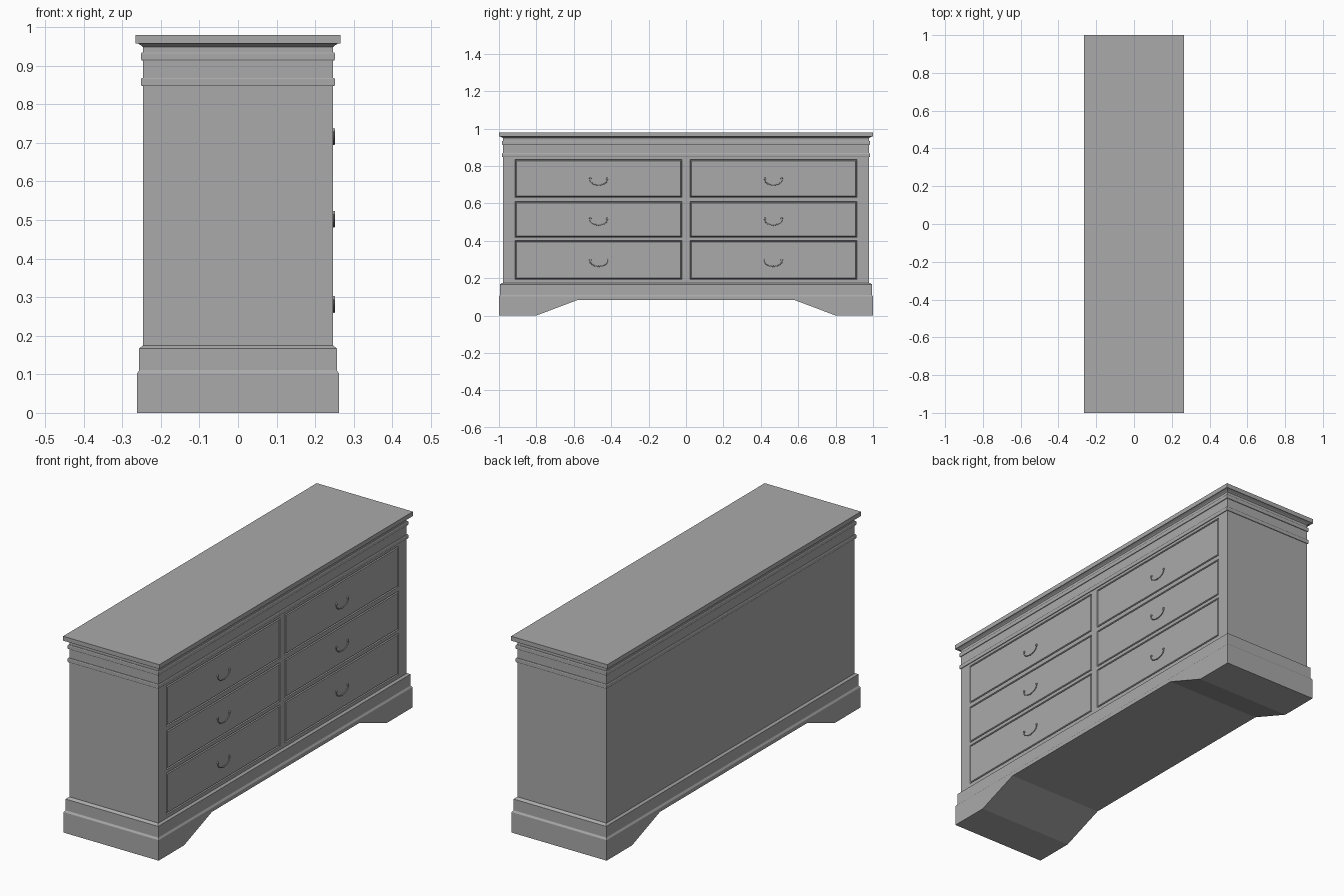
import bpy, bmesh, math
from mathutils import Vector

if "Cube" in bpy.data.objects:
    bpy.data.objects.remove(bpy.data.objects["Cube"])

grey = bpy.data.materials.new("plain_grey")
grey.use_nodes = True
COLOUR = (0.4, 0.4, 0.4, 1)
grey.diffuse_color = COLOUR
grey.node_tree.nodes["Principled BSDF"].inputs["Base Color"].default_value = COLOUR

BX, BY = 0.246, 0.979      # half depth and half width of the body


def finish(name, bm):
    bmesh.ops.recalc_face_normals(bm, faces=bm.faces)
    mesh = bpy.data.meshes.new(name)
    bm.to_mesh(mesh)
    bm.free()
    mesh.materials.append(grey)
    obj = bpy.data.objects.new(name, mesh)
    bpy.context.collection.objects.link(obj)
    return obj


def stack(name, rings):
    """Loft rectangles given as (z, outset in x, outset in y) from the body."""
    bm = bmesh.new()
    loops = []
    for z, ox, oy in rings:
        x, y = BX + ox, BY + oy
        loops.append([bm.verts.new((sx * x, sy * y, z))
                      for sx, sy in ((-1, -1), (1, -1), (1, 1), (-1, 1))])
    for a, b in zip(loops, loops[1:]):
        for i in range(4):
            j = (i + 1) % 4
            bm.faces.new((a[i], a[j], b[j], b[i]))
    bm.faces.new(loops[0])
    bm.faces.new(loops[-1])
    return finish(name, bm)


# Arched plinth: side-on profile pushed through the full depth
half = [(1.0, 0.102), (1.0, 0), (0.8, 0), (0.62, 0.068), (0.58, 0.083)]
profile = half + [(-y, z) for y, z in reversed(half)]
bm = bmesh.new()
face = bm.faces.new([bm.verts.new((-0.262, y, z)) for y, z in profile])
push = bmesh.ops.extrude_face_region(bm, geom=[face])
moved = [g for g in push["geom"] if isinstance(g, bmesh.types.BMVert)]
bmesh.ops.translate(bm, verts=moved, vec=(0.524, 0, 0))
finish("arched_plinth", bm)

# Plinth moulding, trim bands and top
stack("plinth_moulding", [(0.102, 0.016, 0.021), (0.111, 0.010, 0.015),
                          (0.167, 0.010, 0.015), (0.175, 0, 0.003)])
for name, z in (("lower_trim", 0.847), ("upper_trim", 0.913)):
    stack(name, [(z, 0.003, 0.003), (z + 0.003, 0.005, 0.005),
                 (z + 0.018, 0.005, 0.005), (z + 0.021, 0.003, 0.003)])
stack("top_cove", [(0.948, 0, 0), (0.952, 0.004, 0.005), (0.957, 0.013, 0.015)])
stack("table_top", [(0.957, 0.0195, 0.021), (0.979, 0.0195, 0.021)])

# Body: a box whose drawer side is a grid, with grooves around the drawers
ys = [-BY, -0.914, -0.021, 0.021, 0.914, BY]
zs = [0.17, 0.193, 0.4, 0.417, 0.61, 0.631, 0.834, 0.955]
bm = bmesh.new()
grid = [[bm.verts.new((BX, y, z)) for z in zs] for y in ys]
drawers = []
for i in range(len(ys) - 1):
    for j in range(len(zs) - 1):
        f = bm.faces.new((grid[i][j], grid[i + 1][j],
                          grid[i + 1][j + 1], grid[i][j + 1]))
        if i % 2 and j % 2:
            drawers.append(f)
rim = [e for e in bm.edges if e.is_boundary]
ext = bmesh.ops.extrude_edge_only(bm, edges=rim)
back = [g for g in ext["geom"] if isinstance(g, bmesh.types.BMVert)]
for v in back:
    v.co.x = -BX
bmesh.ops.contextual_create(bm, geom=[e for e in bm.edges if e.is_boundary])
bmesh.ops.recalc_face_normals(bm, faces=bm.faces)
for depth in (-0.006, 0.006):
    bmesh.ops.inset_individual(bm, faces=drawers, thickness=0.005, depth=depth)
finish("body_with_drawers", bm)


# Handles: a hanging bail between two small posts
def tube(bm, path, radius, sides=8):
    rings = []
    for i, p in enumerate(path):
        d = (path[min(i + 1, len(path) - 1)] - path[max(i - 1, 0)]).normalized()
        u = Vector((1, 0, 0))
        v = d.cross(u)
        rings.append([bm.verts.new(p + radius * (u * math.cos(a) + v * math.sin(a)))
                      for a in (math.tau * k / sides for k in range(sides))])
    for a, b in zip(rings, rings[1:]):
        for k in range(sides):
            n = (k + 1) % sides
            bm.faces.new((a[k], a[n], b[n], b[k]))
    bm.faces.new(rings[0])
    bm.faces.new(rings[-1])


def handle(name, y, z):
    bm = bmesh.new()
    arc = [Vector((BX + 0.003, y + 0.047 * math.cos(a), z - 0.034 * math.sin(a) ** 0.8))
           for a in (math.pi * k / 14 for k in range(15))]
    tube(bm, arc, 0.0025)
    for side in (-1, 1):
        post = bmesh.ops.create_cone(bm, cap_ends=True, segments=10,
                                     radius1=0.007, radius2=0.005, depth=0.01)
        for v in post["verts"]:
            v.co = Vector((BX + v.co.z, y + side * 0.045 + v.co.x, z + v.co.y))
    bead = bmesh.ops.create_uvsphere(bm, u_segments=8, v_segments=6, radius=0.004)
    bmesh.ops.translate(bm, verts=bead["verts"], vec=(BX + 0.002, y, z - 0.034))
    obj = finish(name, bm)
    bpy.context.view_layer.objects.active = obj
    obj.select_set(True)
    bpy.ops.object.shade_smooth_by_angle(angle=math.radians(40))
    obj.select_set(False)


bpy.ops.object.select_all(action="DESELECT")
for row, z in (("lower", 0.297), ("middle", 0.518), ("upper", 0.732)):
    for side, y in (("right", -0.467), ("left", 0.467)):
        handle(f"{row}_{side}_handle", y, z)
